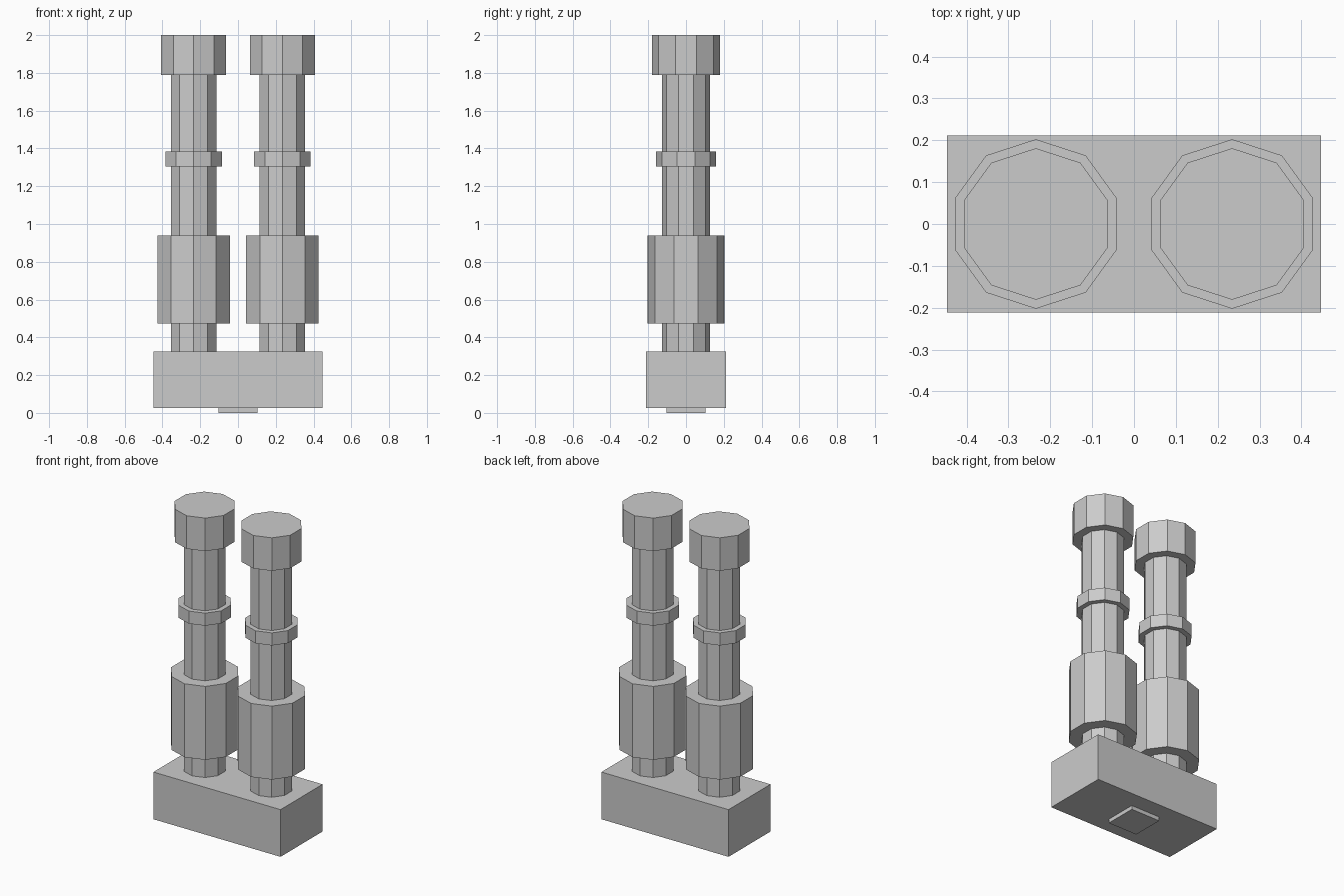
import bpy, bmesh, math

if "Cube" in bpy.data.objects:
    bpy.data.objects.remove(bpy.data.objects["Cube"])

SIDES = 10
COLUMN_X = 0.2345


def add_mesh(name, bm):
    bmesh.ops.recalc_face_normals(bm, faces=bm.faces)
    me = bpy.data.meshes.new(name)
    bm.to_mesh(me)
    bm.free()
    ob = bpy.data.objects.new(name, me)
    bpy.context.collection.objects.link(ob)
    return ob


def box(name, sx, sy, z0, z1):
    bm = bmesh.new()
    bmesh.ops.create_cube(bm, size=1)
    bmesh.ops.scale(bm, vec=(sx, sy, z1 - z0), verts=bm.verts)
    bmesh.ops.translate(bm, vec=(0, 0, (z0 + z1) / 2), verts=bm.verts)
    return add_mesh(name, bm)


def lathe(name, profile, x):
    """Turn a (radius, z) profile into a flat-sided closed column."""
    bm = bmesh.new()
    rings = []
    for r, z in profile:
        angles = [math.pi / 2 + i * math.tau / SIDES for i in range(SIDES)]
        rings.append([bm.verts.new((x + r * math.cos(a), r * math.sin(a), z)) for a in angles])
    for low, high in zip(rings, rings[1:]):
        for i in range(SIDES):
            j = (i + 1) % SIDES
            bm.faces.new((low[i], low[j], high[j], high[i]))
    bm.faces.new(rings[0])
    bm.faces.new(rings[-1])
    return add_mesh(name, bm)


# Base block and the small foot plate below it
box("base_block", 0.894, 0.422, 0.025, 0.325)
box("foot_plate", 0.207, 0.207, 0.0, 0.025)

# Stepped columns: shaft, thick sleeve, thin ring, top cap
SHAFT, SLEEVE, RING, CAP = 0.126, 0.2025, 0.158, 0.181
profile = [
    (SHAFT, 0.325), (SHAFT, 0.473),
    (SLEEVE, 0.473), (SLEEVE, 0.94),
    (SHAFT, 0.94), (SHAFT, 1.305),
    (RING, 1.305), (RING, 1.385),
    (SHAFT, 1.385), (SHAFT, 1.79),
    (CAP, 1.79), (CAP, 2.0),
]
for side, sign in (("left", -1), ("right", 1)):
    lathe(side + "_column", profile, sign * COLUMN_X)
